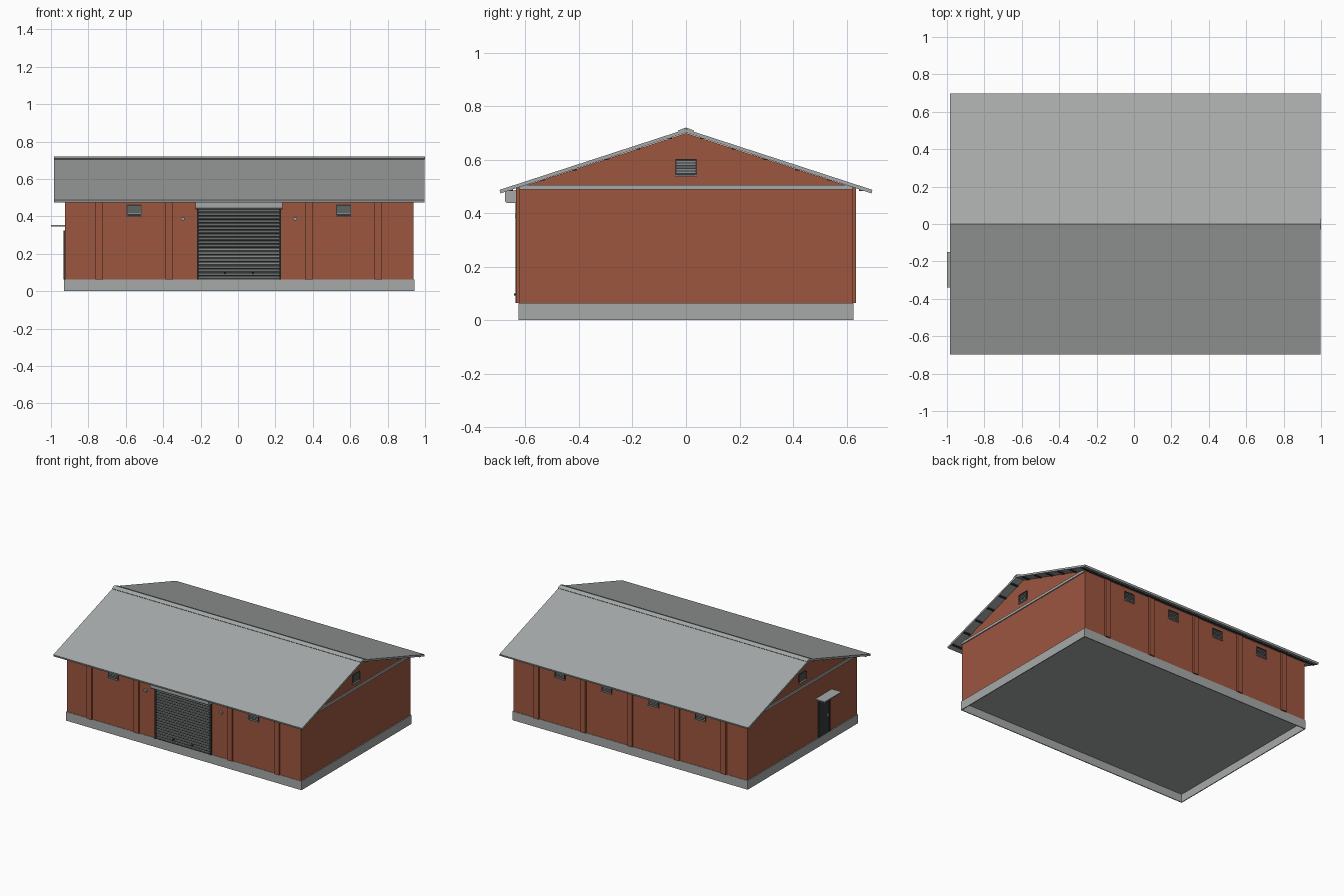
import bpy, bmesh
from math import pi
from mathutils import Matrix, Vector

cube = bpy.data.objects.get("Cube")
if cube:
    bpy.data.objects.remove(cube, do_unlink=True)


def material(name, rgb):
    m = bpy.data.materials.new(name)
    m.use_nodes = True
    m.diffuse_color = (*rgb, 1)
    bsdf = next(n for n in m.node_tree.nodes if n.type == 'BSDF_PRINCIPLED')
    bsdf.inputs["Base Color"].default_value = (*rgb, 1)
    return m


GREY = material("light grey metal", (0.38, 0.40, 0.395))
BRICK = material("red brick", (0.34, 0.093, 0.051))
DARK = material("dark grey metal", (0.035, 0.042, 0.041))
SLAT = material("mid grey slats", (0.25, 0.265, 0.26))

CX = 0.007              # building centre along x
HX, HY = 0.931, 0.623   # half size of the walls
FLOOR, EAVE = 0.064, 0.49


def finish(name, bm, mat, loc=(0, 0, 0), rot=0):
    bmesh.ops.recalc_face_normals(bm, faces=bm.faces)
    me = bpy.data.meshes.new(name)
    bm.to_mesh(me)
    bm.free()
    me.materials.append(mat)
    ob = bpy.data.objects.new(name, me)
    ob.location = loc
    ob.rotation_euler.z = rot
    bpy.context.collection.objects.link(ob)
    return ob


def boxes(name, mat, spans, loc=(0, 0, 0), rot=0):
    """One object from boxes given as (x0, x1, y0, y1, z0, z1)."""
    bm = bmesh.new()
    for x0, x1, y0, y1, z0, z1 in spans:
        mid = Vector((x0 + x1, y0 + y1, z0 + z1)) / 2
        size = (x1 - x0, y1 - y0, z1 - z0, 1)
        bmesh.ops.create_cube(bm, size=1, matrix=Matrix.Translation(mid) @ Matrix.Diagonal(size))
    return finish(name, bm, mat, loc, rot)


def prism(name, mat, profile, x0, x1):
    """Extrude a (y, z) outline along x."""
    bm = bmesh.new()
    face = bm.faces.new([bm.verts.new((x0, y, z)) for y, z in profile])
    new = bmesh.ops.extrude_face_region(bm, geom=[face])["geom"]
    bmesh.ops.translate(bm, vec=(x1 - x0, 0, 0),
                        verts=[v for v in new if isinstance(v, bmesh.types.BMVert)])
    return finish(name, bm, mat)


def chevron(half, top, eave, t):
    return [(-half, eave), (0, top), (half, eave), (half - 0.004, eave - t), (0, top - t), (-half + 0.004, eave - t)]


# Hollow plinth and floor
bx, by, t = HX + 0.006, HY + 0.003, 0.006
boxes("plinth", GREY, [
    (-bx, bx, -by, -by + t, 0, FLOOR), (-bx, bx, by - t, by, 0, FLOOR),
    (-bx, -bx + t, -by, by, 0, FLOOR), (bx - t, bx, -by, by, 0, FLOOR)], (CX, 0, 0))
boxes("floor", GREY, [(-bx + t, bx - t, -by + t, by - t, FLOOR - 0.006, FLOOR)], (CX, 0, 0))

# Walls with gables
prism("walls", BRICK, [(-HY, FLOOR), (HY, FLOOR), (HY, EAVE + 0.006), (0, 0.699), (-HY, EAVE + 0.006)],
      CX - HX, CX + HX)

# Pilasters along both long walls
for label, side in (("front", -1), ("back", 1)):
    spans = []
    for i in (-2, -1, 0, 1, 2):
        if i == 0 and side < 0:
            continue
        y = sorted((side * (HY - 0.01), side * (HY + 0.013)))
        spans.append((i * 0.373 - 0.02, i * 0.373 + 0.02, *y, FLOOR, EAVE + 0.005))
    boxes(label + "_pilasters", BRICK, spans, (CX - 0.002, 0, 0))

# Roof, ridge cap and purlins under the gable overhangs
R0, R1 = -0.983, 0.998
prism("roof", GREY, chevron(0.697, 0.714, 0.487, 0.013), R0, R1)
prism("ridge_cap", GREY, chevron(0.03, 0.72, 0.709, 0.005), R0 - 0.001, R1 + 0.002)
purlins = []
for side in (-1, 1):
    for i in range(6):
        y = side * (0.06 + i * 0.119)
        z = 0.701 - abs(y) * 0.326
        purlins.append((R0 + 0.005, R1 - 0.005, y - 0.008, y + 0.008, z - 0.005, z + 0.003))
boxes("purlins", DARK, purlins)

# Trim band across each gable
for label, side in (("right", -1), ("left", 1)):
    x = sorted((side * (HX - 0.005), side * (HX + 0.007)))
    boxes(label + "_gable_band", GREY, [(*x, -HY, HY, 0.488, 0.506)], (CX, 0, 0))


# Louvred vents
def vent(name, loc, rot):
    w, h = 0.04, 0.03
    boxes(name + "_frame", DARK, [
        (-w, w, -0.002, 0.002, -h, h),
        (-w, -w + 0.004, -0.007, 0, -h, h), (w - 0.004, w, -0.007, 0, -h, h),
        (-w, w, -0.007, 0, h - 0.004, h)], loc, rot)
    slats = [(-w + 0.004, w - 0.004, -0.005, 0, z, z + 0.005)
             for z in (-h + 0.007 + i * 0.01 for i in range(5))]
    boxes(name + "_louvres", SLAT, slats, loc, rot)
    boxes(name + "_sill", GREY, [(-w - 0.002, w + 0.002, -0.012, 0, -h - 0.006, -h)], loc, rot)


for i, x in enumerate((-0.56, 0.56)):
    vent(f"front_vent_{i + 1}", (CX - 0.002 + x, -HY, 0.435), 0)
for i in range(4):
    vent(f"back_vent_{i + 1}", (CX - 0.002 + (i - 1.5) * 0.373, HY, 0.435), pi)
vent("left_gable_vent", (CX + HX, 0, 0.573), pi / 2)
vent("right_gable_vent", (CX - HX, 0, 0.573), -pi / 2)

# Roller shutter: ribbed curtain, guides, housing, handles
SX, HALF, TOP, RIBS = 0.005, 0.225, 0.44, 20
step = (TOP - FLOOR) / RIBS
curtain = [(-HY + 0.005, TOP), (-HY + 0.005, FLOOR)]
for i in range(RIBS):
    z = FLOOR + i * step
    curtain += [(-HY - 0.001, z), (-HY - 0.007, z + step * 0.25), (-HY - 0.007, z + step * 0.7),
                (-HY - 0.001, z + step * 0.95)]
prism("shutter_curtain", SLAT, curtain, SX - HALF + 0.01, SX + HALF - 0.01)
boxes("shutter_grooves", DARK,
      [(-HALF + 0.01, HALF - 0.01, -0.004, 0, FLOOR + i * step - 0.0015, FLOOR + i * step + 0.0015)
       for i in range(1, RIBS)], (SX, -HY, 0))
boxes("shutter_guides", DARK, [
    (-HALF, -HALF + 0.012, -0.014, 0, FLOOR, TOP), (HALF - 0.012, HALF, -0.014, 0, FLOOR, TOP),
    (-HALF, HALF, -0.01, 0, FLOOR, FLOOR + 0.006)], (SX, -HY, 0))
boxes("shutter_handles", DARK, [(x - 0.006, x + 0.006, -0.019, 0, 0.092, 0.1) for x in (-0.075, 0.075)],
      (SX, -HY, 0))
prism("shutter_housing", GREY, [(-HY, 0.488), (-0.677, 0.481), (-0.677, 0.445), (-0.67, 0.438), (-HY, 0.438)],
      SX - HALF - 0.008, SX + HALF + 0.008)

# Wall lamps either side of the shutter
boxes("wall_lamps", GREY, [(x - 0.01, x + 0.01, -0.016, 0, 0.382, 0.395) for x in (-0.3, 0.3)], (SX, -HY, 0))
boxes("lamp_brackets", DARK, [(x - 0.004, x + 0.004, -0.008, 0, 0.376, 0.382) for x in (-0.3, 0.3)], (SX, -HY, 0))

# Side door with frame, handle and canopy
DOOR = (CX - HX, -0.245, 0)
boxes("side_door", DARK, [(-0.055, 0.055, -0.004, 0.004, FLOOR, 0.315)], DOOR, -pi / 2)
boxes("side_door_frame", DARK, [
    (-0.065, -0.055, -0.008, 0.004, FLOOR, 0.325), (0.055, 0.065, -0.008, 0.004, FLOOR, 0.325),
    (-0.065, 0.065, -0.008, 0.004, 0.315, 0.325)], DOOR, -pi / 2)
boxes("side_door_handle", GREY, [(0.036, 0.046, -0.01, 0, 0.18, 0.2)], DOOR, -pi / 2)
boxes("door_canopy", GREY, [(-0.095, 0.095, -0.076, 0, 0.347, 0.355)], DOOR, -pi / 2)
